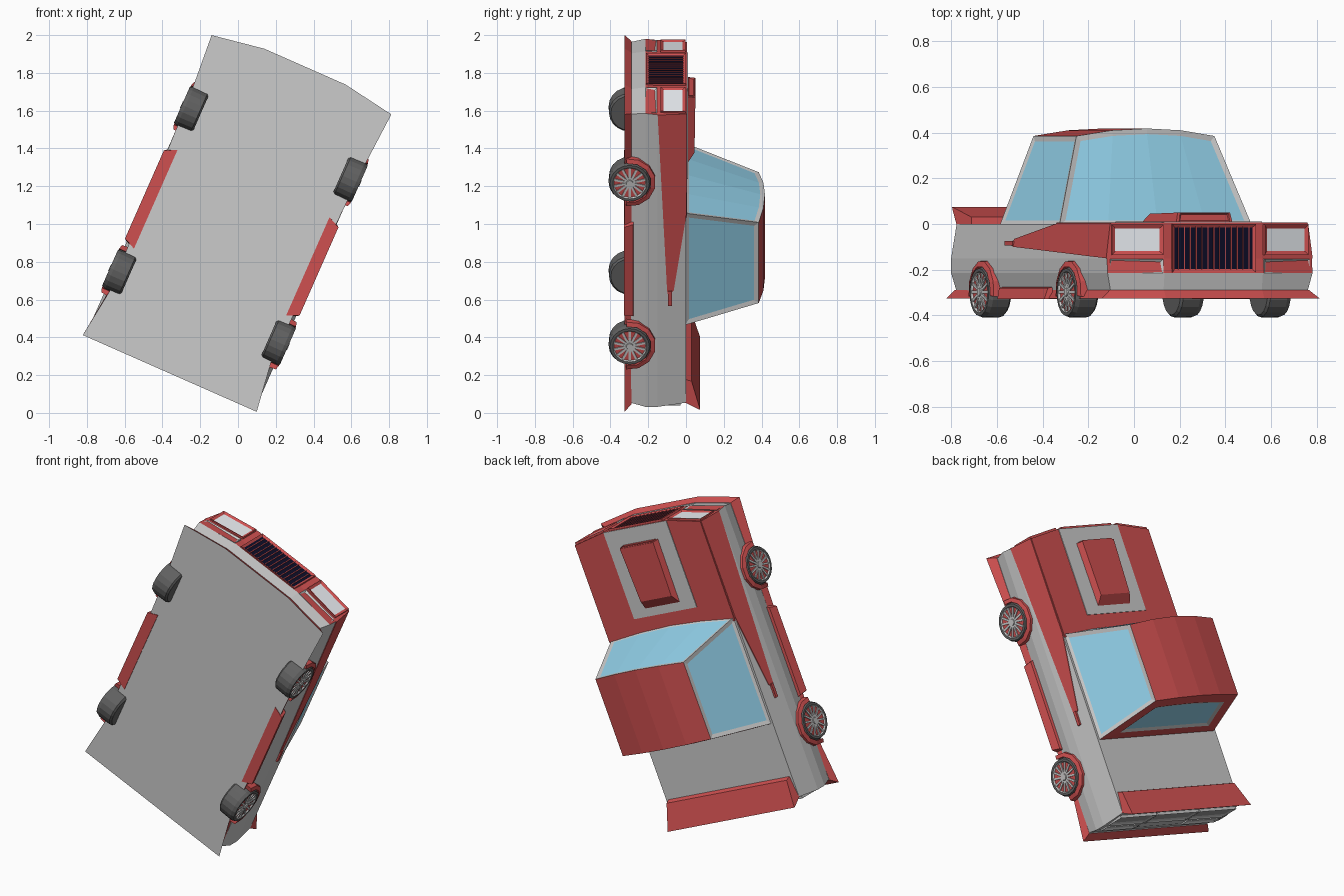
import bpy, bmesh
from math import sin, cos, pi, radians
from mathutils import Matrix, Vector

if "Cube" in bpy.data.objects:
    bpy.data.objects.remove(bpy.data.objects["Cube"])

# The car is built with nose = +Y and roof = +Z, then stood on its tail and turned
A = radians(23.8)
S, C = sin(A), cos(A)
PLACE = Matrix(((-C, S, 0, -.011), (0, 0, 1, 0), (S, C, 0, 1.003), (0, 0, 0, 1)))


def mat(name, *rgb):
    m = bpy.data.materials.new(name)
    m.diffuse_color = (*rgb, 1)
    m.use_nodes = True
    m.node_tree.nodes["Principled BSDF"].inputs["Base Color"].default_value = m.diffuse_color
    return m


MATS = [mat("grey", .8, .8, .8), mat("red", .62, .08, .08), mat("glass", .3, .66, .85),
        mat("rubber", .12, .12, .12), mat("navy", .004, .004, .02), mat("lamp", .85, .88, .92),
        mat("shade", .35, .35, .35)]
GREY, RED, GLASS, RUBBER, NAVY, LAMP, SHADE = range(7)


def finish(bm, name, mirror=False):
    me = bpy.data.meshes.new(name)
    bm.normal_update()
    bm.to_mesh(me)
    bm.free()
    for m in MATS:
        me.materials.append(m)
    ob = bpy.data.objects.new(name, me)
    bpy.context.collection.objects.link(ob)
    ob.matrix_world = PLACE
    if mirror:
        ob.modifiers.new("Mirror", 'MIRROR')
    return ob


def loft(rings, paint=lambda level, i: GREY, caps=(GREY, GREY)):
    """Bridge closed rings; returns the bmesh and its last cap face."""
    bm = bmesh.new()
    vs = [[bm.verts.new(p) for p in r] for r in rings]
    n = len(rings[0])
    for lv, (a, b) in enumerate(zip(vs, vs[1:])):
        for i in range(n):
            j = (i + 1) % n
            bm.faces.new((a[i], a[j], b[j], b[i])).material_index = paint(lv, i)
    for ring, m in zip((vs[0], vs[-1]), caps):
        cap = bm.faces.new(ring)
        cap.material_index = m
    bmesh.ops.recalc_face_normals(bm, faces=bm.faces[:])
    return bm, cap


def both(half, z):
    return [(x, y, z) for x, y in half] + [(-x, y, z) for x, y in reversed(half)]


def prism(name, a, b, color, mirror=False):
    bm, _ = loft([a, b], lambda l, i: color, (color, color))
    return finish(bm, name, mirror)


def box(name, x, y, z, color, mirror=False):
    r = lambda h: [(x[0], y[0], h), (x[1], y[0], h), (x[1], y[1], h), (x[0], y[1], h)]
    return prism(name, r(z[0]), r(z[1]), color, mirror)


def inset(bm, faces, width, depth, color):
    bm.normal_update()
    bmesh.ops.inset_region(bm, faces=faces, thickness=width, depth=depth, use_even_offset=True)
    for f in faces:
        f.material_index = color


def framed(name, quad, out, frame, inner, mirror=True, border=.012, thick=.012):
    """Slab on a surface with a sunken coloured centre; out is the outward direction."""
    q = [Vector(p) for p in quad]
    d = Vector(out) * thick
    bm, cap = loft([[p - d for p in q], [p + d for p in q]], lambda l, i: frame, (frame, frame))
    inset(bm, [cap], border, -.008, inner)
    return finish(bm, name, mirror)


# Body shell: stacked outlines, red nose
levels = [(0, .47, .885, .842, .83), (-.15, .49, .885, .845, .845),
          (-.215, .49, .892, .852, .845), (-.29, .472, .88, .842, .83)]
rings = [both([(.235, fc), (w, f), (w, -.4), (w, -r)], z) for z, w, fc, f, r in levels]
bm, _ = loft(rings, lambda l, i: RED if l < 2 and i in (0, 6, 7) else GREY)
finish(bm, "body")

# Flared skirt with flat grey floor
bm, _ = loft([both([(.235, .885), (.475, .845), (.475, .46), (.465, -.55), (.475, -.835)], -.288),
              both([(.235, .907), (.52, .86), (.495, .5), (.467, -.6), (.503, -.868)], -.325)],
             lambda l, i: RED)
finish(bm, "skirt")

# Bonnet, stripe and scoop
hood = [(.235, .885), (.47, .842), (.465, .24)]
prism("bonnet", both(hood, -.01), both(hood, .006), RED)
stripe = [(.235, .884), (.235, .36)]
prism("bonnet_stripe", both(stripe, 0), both(stripe, .01), GREY)
prism("bonnet_scoop", both([(.135, .79), (.13, .40)], .004),
      [(.125, .785, .05), (.115, .46, .045), (-.115, .46, .045), (-.125, .785, .05)], RED)
framed("scoop_mouth", [(-.12, .784, .012), (.12, .784, .012), (.115, .784, .046),
                       (-.115, .784, .046)], (0, 1, 0), RED, LAMP, False, .006, .009)

# Cabin with crowned red roof and sunken windows
fr = (-1, -.5, 0, .5, 1)
crown = (.385, .41, .418, .41, .385)
bulge = (0, .02, .028, .02, 0)
base = [(.46 * t, .262 + b, -.005) for t, b in zip(fr, bulge)] + \
       [(-.46 * t, -.385, -.005) for t in fr]
top = [(.33 * t, .151 + b * .6, z) for t, b, z in zip(fr, bulge, crown)] + \
      [(-.33 * t, -.315, z) for t, z in zip(fr, crown)]
bm = bmesh.new()
vb, vt = [[bm.verts.new(p) for p in r] for r in (base, top)]
side = [bm.faces.new((vb[i], vb[(i + 1) % 10], vt[(i + 1) % 10], vt[i])) for i in range(10)]
bm.faces.new(vb)
for i in range(4):
    bm.faces.new((vt[i], vt[i + 1], vt[8 - i], vt[9 - i])).material_index = RED
bmesh.ops.recalc_face_normals(bm, faces=bm.faces[:])
for group in (side[0:4], [side[4]], [side[9]]):
    inset(bm, group, .024, -.006, GLASS)
for f in side[5:9]:
    f.material_index = RED
inset(bm, side[5:9], .075, .004, GREY)
inset(bm, side[5:9], .022, -.008, GLASS)
finish(bm, "cabin")

# Red wedge along each side, ending in a small vent
wedge = [(.842, .002), (.26, .002), (-.176, -.065), (-.2, -.095), (-.176, -.1), (.845, -.15)]
skin = lambda z: .47 - z * .133
prism("side_wedge", [(skin(z) - .02, y, z) for y, z in wedge],
      [(skin(z) + .004, y, z) for y, z in wedge], RED, True)
box("side_vent", (.46, .492), (-.26, -.176), (-.095, -.075), RED, True)

# Sills between the wheels
prism("sill", [(.44, .23, -.328), (.505, .2, -.328), (.505, -.31, -.328), (.44, -.34, -.328)],
      [(.44, .23, -.27), (.492, .21, -.28), (.492, -.32, -.28), (.44, -.34, -.27)], RED, True)

# Boot spoiler
prof = [(.455, -.70, -.01), (.45, -.715, .03), (.475, -.868, .075), (.475, -.865, .065),
        (.47, -.82, -.02)]
prism("spoiler", prof, [(-x, y, z) for x, y, z in prof], RED)

# Nose lamps and grille
nose = lambda x, z: (x, .886 - max(0, x - .235) * .18, z)
quad = lambda x0, x1, z0, z1: [nose(x0, z0), nose(x1, z0), nose(x1, z1), nose(x0, z1)]
tilt = (.177, .984, 0)
framed("headlamp", quad(.24, .468, -.135, -.003), tilt, RED, LAMP, border=.016)
framed("bumper_lamp", quad(.24, .475, -.215, -.153), tilt, GREY, RED, border=.013, thick=.009)
grille = [(-.2, .886, -.212), (.2, .886, -.212), (.2, .886, -.001), (-.2, .886, -.001)]
framed("grille", grille, (0, 1, 0), RED, NAVY, False, .014)
for k in range(13):
    x = -.168 + k * .028
    box("grille_bar", (x - .002, x + .002), (.885, .894), (-.2, -.012), RED)

# Tail panels and lamps
tail = lambda x0, x1, z0, z1: [(x0, -.838, z0), (x1, -.838, z0), (x1, -.838, z1), (x0, -.838, z1)]
framed("tail_panel", tail(.175, .462, -.15, -.03), (0, -1, 0), GREY, SHADE)
framed("number_panel", tail(-.165, .165, -.15, -.03), (0, -1, 0), GREY, SHADE, False)
framed("tail_lamp", tail(.19, .455, -.215, -.16), (0, -1, 0), GREY, RED, thick=.015)

# Wheels and wheel arches
for end, yc in (("front", .459), ("rear", -.485)):
    zc = -.298

    def circle(x, r, n=20):
        return [(x, yc + r * cos(2 * pi * i / n), zc + r * sin(2 * pi * i / n)) for i in range(n)]

    bm, cap = loft([circle(.405, .1), circle(.415, .11), circle(.495, .112), circle(.515, .104)],
                   lambda l, i: RUBBER, (RUBBER, RUBBER))
    inset(bm, [cap], .014, 0, GREY)
    inset(bm, [cap], .006, -.008, RED)
    finish(bm, end + "_tyre", True)

    bm, _ = loft([circle(.5, .024, 10), circle(.518, .018, 10)])
    for k in range(14):
        m = Matrix.Translation((.509, yc, zc)) @ Matrix.Rotation(2 * pi * k / 14, 4, 'X') @ \
            Matrix.Translation((0, .05, 0)) @ Matrix.Diagonal((.008, .07, .012, 1))
        bmesh.ops.create_cube(bm, size=1, matrix=m)
    finish(bm, end + "_spokes", True)

    rings = []
    for k in range(8):
        a = radians(-8 + 196 * k / 7)
        rings.append([(x, yc + r * cos(a), zc + r * sin(a))
                      for x, r in ((.46, .114), (.512, .114), (.505, .138), (.46, .142))])
    bm, _ = loft(rings, lambda l, i: RED, (RED, RED))
    finish(bm, end + "_arch", True)
